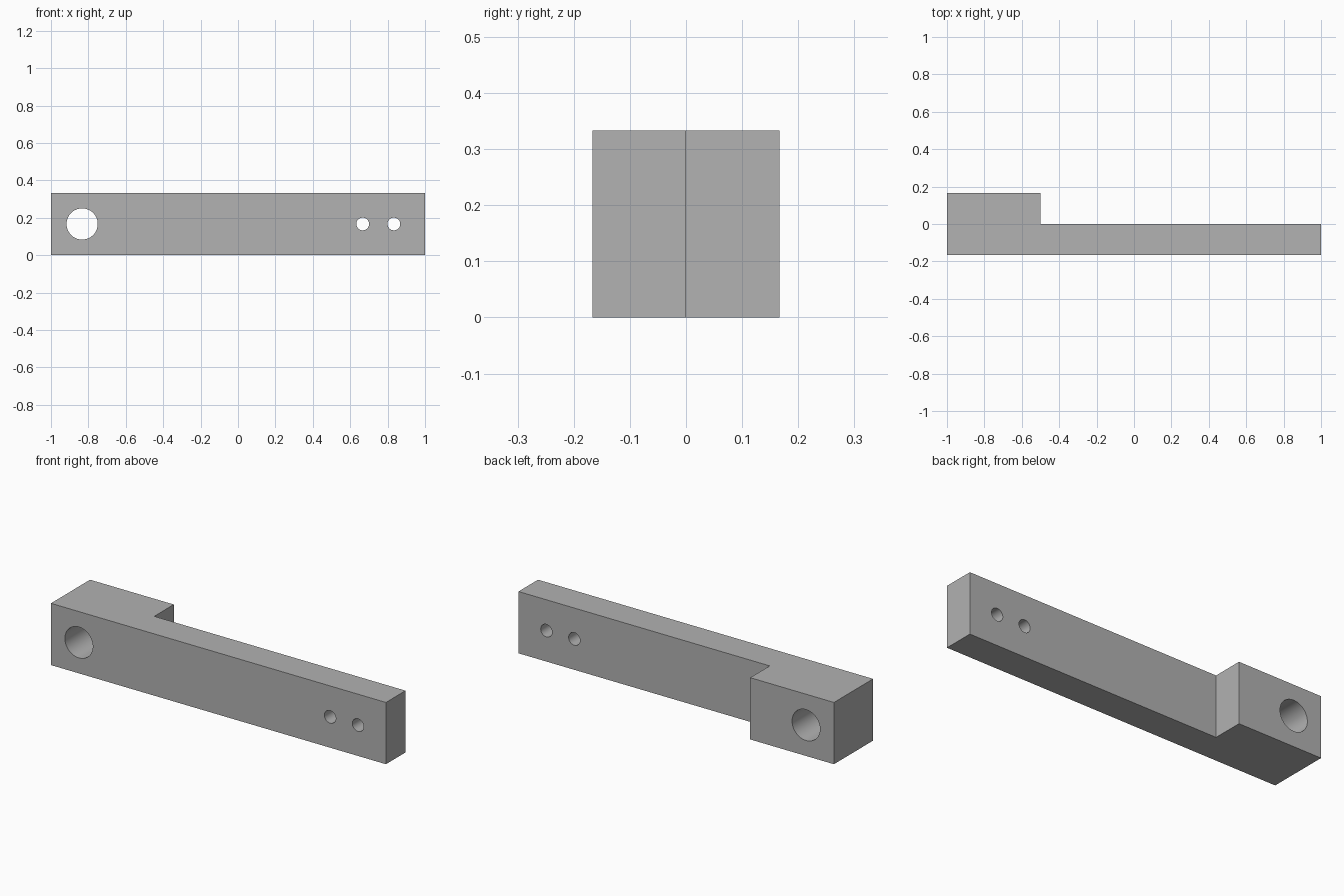
import bpy, bmesh, math

cube = bpy.data.objects.get("Cube")
if cube:
    bpy.data.objects.remove(cube, do_unlink=True)

THICK = 1 / 3   # height of the bar
HALF = 1 / 6    # half of its full depth

grey = bpy.data.materials.new("plain_grey")
grey.use_nodes = True
colour = (0.445, 0.445, 0.445, 1)
grey.diffuse_color = colour
grey.node_tree.nodes["Principled BSDF"].inputs["Base Color"].default_value = colour


def add_object(name, bm):
    bmesh.ops.recalc_face_normals(bm, faces=bm.faces[:])
    mesh = bpy.data.meshes.new(name)
    bm.to_mesh(mesh)
    bm.free()
    mesh.materials.append(grey)
    obj = bpy.data.objects.new(name, mesh)
    bpy.context.collection.objects.link(obj)
    return obj


# L-shaped plan extruded upwards: slim arm with a thicker end block
bm = bmesh.new()
plan = [(-1, -HALF), (1, -HALF), (1, 0), (-0.5, 0), (-0.5, HALF), (-1, HALF)]
base = bm.faces.new([bm.verts.new((x, y, 0)) for x, y in plan])
top = bmesh.ops.extrude_face_region(bm, geom=[base])["geom"]
bmesh.ops.translate(bm, vec=(0, 0, THICK),
                    verts=[v for v in top if isinstance(v, bmesh.types.BMVert)])
bar = add_object("lever_bar", bm)

bpy.ops.object.select_all(action='DESELECT')
bpy.context.view_layer.objects.active = bar
bar.select_set(True)

# Through holes: one large pivot hole and two small fixing holes
for x, radius in [(-5 / 6, 1 / 12), (2 / 3, 0.034), (5 / 6, 0.034)]:
    bpy.ops.mesh.primitive_cylinder_add(
        vertices=64, radius=radius, depth=1,
        location=(x, 0, THICK / 2), rotation=(math.pi / 2, 0, 0))
    cutter = bpy.context.object
    cutter.name = "hole_cutter"
    cutter.hide_render = True
    cutter.data.materials.append(grey)
    bpy.ops.object.select_all(action='DESELECT')
    bar.select_set(True)
    bpy.context.view_layer.objects.active = bar
    cut = bar.modifiers.new("hole", 'BOOLEAN')
    cut.operation = 'DIFFERENCE'
    cut.solver = 'EXACT'
    cut.object = cutter
    bpy.ops.object.modifier_apply(modifier=cut.name)
    bpy.data.objects.remove(cutter, do_unlink=True)

# Round hole walls, crisp outer edges
bpy.ops.object.shade_smooth_by_angle(angle=math.radians(30))
